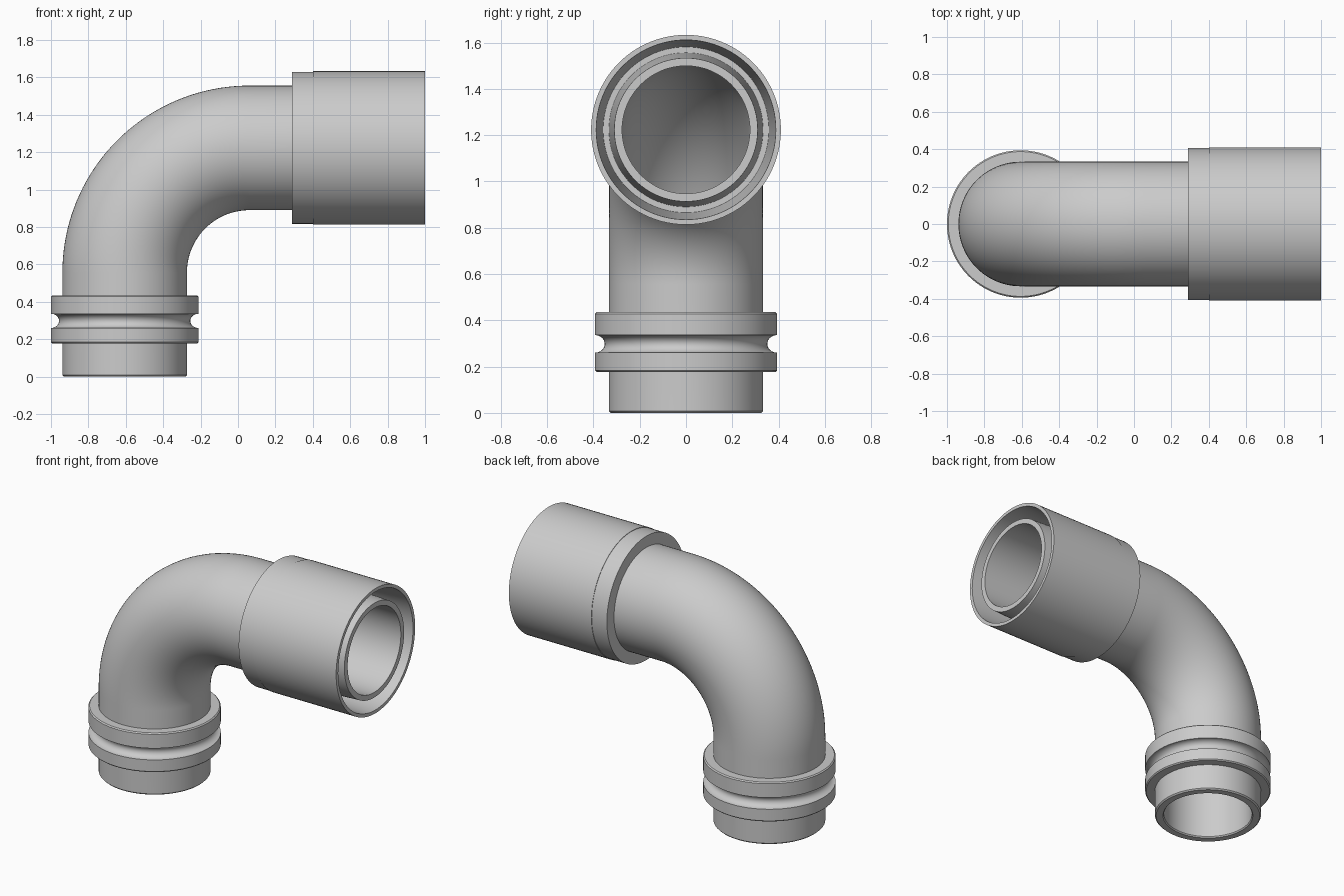
import bpy, bmesh, math
from mathutils import Vector

cube = bpy.data.objects.get("Cube")
if cube:
    bpy.data.objects.remove(cube, do_unlink=True)

SIDES = 96
AXIS_X, AXIS_Z = -0.606, 1.223      # leg axis and arm axis
BEND = 0.667                        # centreline radius of the elbow
LEG = AXIS_Z - BEND                 # straight length before the elbow
ARC = BEND * math.pi / 2

grey = bpy.data.materials.new("light grey plastic")
grey.diffuse_color = (0.6, 0.6, 0.6, 1)
grey.use_nodes = True
grey.node_tree.nodes["Principled BSDF"].inputs["Base Color"].default_value = (0.6, 0.6, 0.6, 1)


def frame(s):
    """Centre and in-plane normal of the pipe at distance s along its centreline."""
    a = min(max((s - LEG) / BEND, 0), math.pi / 2)
    normal = Vector((-math.cos(a), 0, math.sin(a)))
    centre = Vector((AXIS_X + BEND, 0, LEG)) + normal * BEND
    if s < LEG:
        centre.z = s
    elif s > LEG + ARC:
        centre.x += s - LEG - ARC
    return centre, normal


def along_arm(x):
    """Centreline distance of a station x on the horizontal arm."""
    return LEG + ARC + x - (AXIS_X + BEND)


def sweep(name, profile):
    """Carry a closed profile of (distance, radius) points round the centreline."""
    bm = bmesh.new()
    rings = []
    for s, r in profile:
        c, n = frame(s)
        ring = []
        for i in range(SIDES):
            t = 2 * math.pi * i / SIDES
            ring.append(bm.verts.new(c + r * (n * math.cos(t) + Vector((0, 1, 0)) * math.sin(t))))
        rings.append(ring)
    for k, a in enumerate(rings):
        b = rings[(k + 1) % len(rings)]
        for i in range(SIDES):
            j = (i + 1) % SIDES
            bm.faces.new((a[i], a[j], b[j], b[i]))
    bmesh.ops.recalc_face_normals(bm, faces=bm.faces)
    mesh = bpy.data.meshes.new(name)
    bm.to_mesh(mesh)
    bm.free()
    mesh.materials.append(grey)
    obj = bpy.data.objects.new(name, mesh)
    bpy.context.collection.objects.link(obj)
    bpy.ops.object.select_all(action='DESELECT')
    obj.select_set(True)
    bpy.context.view_layer.objects.active = obj
    bpy.ops.object.shade_smooth_by_angle(angle=math.radians(30))
    return obj


# Elbow pipe: outer wall with tapered nozzle end, then the bore back down
OUTER, BORE = 0.333, 0.276
bend = [LEG + ARC * i / 40 for i in range(41)]
floor, tip = along_arm(0.4), along_arm(0.99)
outside = [(0, OUTER - 0.008), (0.008, OUTER)] + [(s, OUTER) for s in bend]
outside += [(floor, OUTER), (tip, 0.31)]
inside = [(tip, BORE)] + [(s, BORE) for s in reversed(bend)] + [(0.008, BORE), (0, BORE + 0.006)]
sweep("elbow_pipe", outside + inside)

# Collar with a round seal groove
RIM, BEVEL, HIDDEN = 0.394, 0.007, 0.31
low, high, mid, half = 0.177, 0.435, 0.298, 0.038
groove = [(mid - half * math.cos(math.pi * i / 16), RIM - 0.043 * math.sin(math.pi * i / 16))
          for i in range(17)]
sweep("grooved_collar",
      [(low, HIDDEN), (low, RIM - BEVEL), (low + BEVEL, RIM)] + groove +
      [(high - BEVEL, RIM), (high, RIM - BEVEL), (high, HIDDEN)])

# Socket sleeve: stepped outside, tapered cavity around the nozzle
back, mouth = along_arm(0.29), along_arm(1.0)
sweep("socket_sleeve",
      [(back, HIDDEN), (back, 0.407), (floor, 0.407), (floor, 0.41), (mouth, 0.41),
       (mouth, 0.388), (floor, 0.358), (floor, HIDDEN)])
